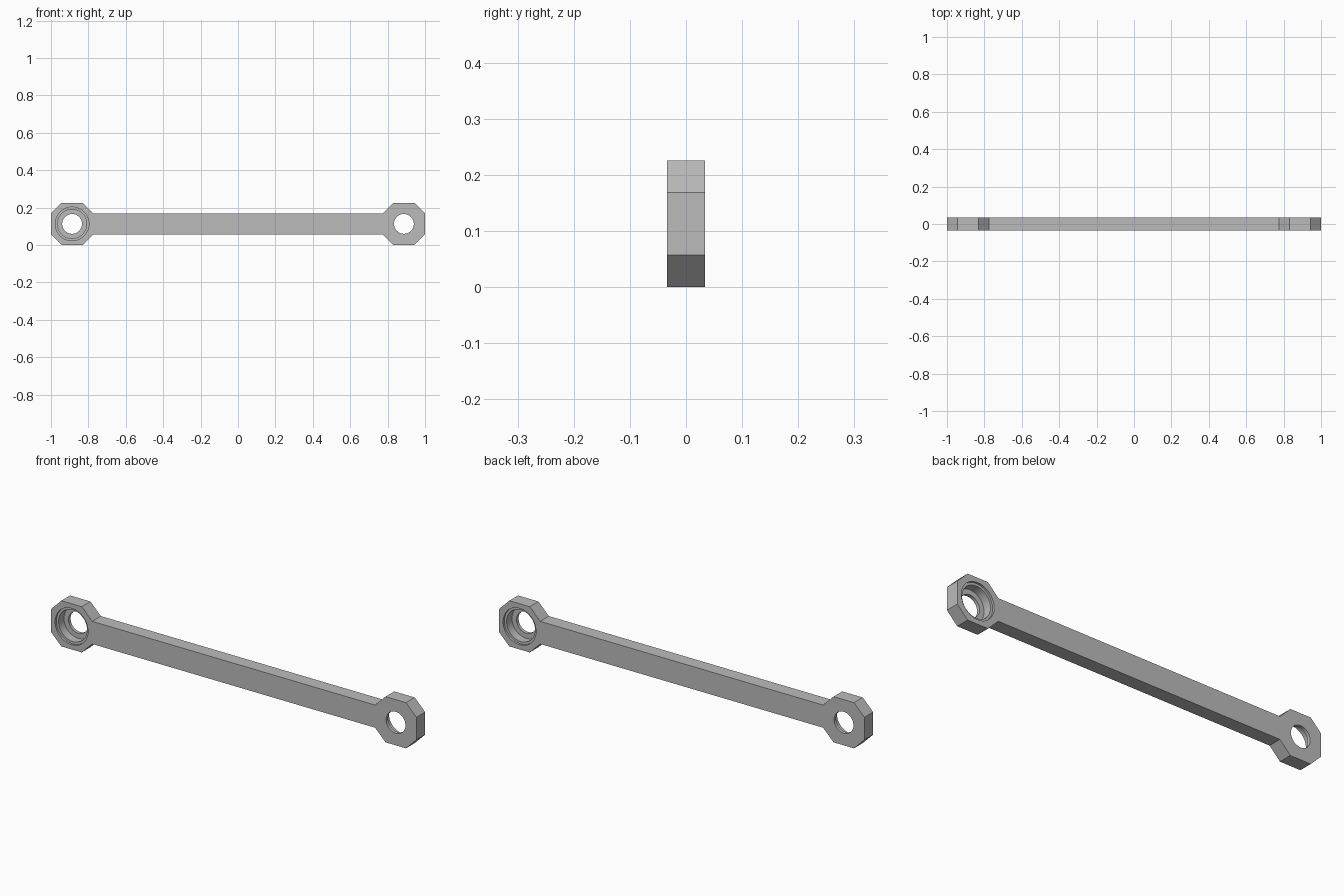
import bpy
import bmesh
from math import cos, sin, tau

if "Cube" in bpy.data.objects:
    bpy.data.objects.remove(bpy.data.objects["Cube"])

HALF_T = 0.034        # half thickness
R = 0.113             # half width of an end
FLAT = 0.056          # half length of an end's flat
CX = 1 - R            # end centre

grey = bpy.data.materials.new("plain grey")
grey.use_nodes = True
colour = (0.5, 0.5, 0.5, 1)
grey.diffuse_color = colour
grey.node_tree.nodes["Principled BSDF"].inputs["Base Color"].default_value = colour


def prism(name, points, y0, y1):
    """Extrude an x-z outline from y0 to y1."""
    bm = bmesh.new()
    face = bm.faces.new([bm.verts.new((x, y0, z)) for x, z in points])
    new = bmesh.ops.extrude_face_region(bm, geom=[face])["geom"]
    moved = [v for v in new if isinstance(v, bmesh.types.BMVert)]
    bmesh.ops.translate(bm, verts=moved, vec=(0, y1 - y0, 0))
    bmesh.ops.recalc_face_normals(bm, faces=bm.faces)
    mesh = bpy.data.meshes.new(name)
    bm.to_mesh(mesh)
    bm.free()
    mesh.materials.append(grey)
    obj = bpy.data.objects.new(name, mesh)
    bpy.context.collection.objects.link(obj)
    return obj


def circle(x, radius, n=48):
    return [(x + radius * cos(tau * i / n), R + radius * sin(tau * i / n)) for i in range(n)]


# Rod and octagonal ends as one outline
quarter = [(CX - R, FLAT), (CX - FLAT, R), (CX + FLAT, R), (1, FLAT)]
right = quarter + [(x, -z) for x, z in reversed(quarter)]
outline = right + [(-x, -z) for x, z in right]
link = prism("link_rod", [(x, z + R) for x, z in outline], -HALF_T, HALF_T)

# Stepped bores: the right end opens to the front, the left end to the back
for side, label in ((-1, "right"), (1, "left")):
    for part, radius, depth in (("rim", 0.09, 0.01), ("seat", 0.078, 0.052), ("hole", 0.053, 0.08)):
        cutter = prism(f"{label}_{part}_cutter", circle(side * CX, radius),
                       side * (HALF_T + 0.01), side * (HALF_T - depth))
        cutter.hide_render = True
        cutter.hide_set(True)
        cut = link.modifiers.new(cutter.name, "BOOLEAN")
        cut.operation = "DIFFERENCE"
        cut.solver = "EXACT"
        cut.object = cutter

# Apply the cuts, then smooth the bores while keeping edges sharp
bpy.ops.object.select_all(action="DESELECT")
link.select_set(True)
bpy.context.view_layer.objects.active = link
for modifier in list(link.modifiers):
    bpy.ops.object.modifier_apply(modifier=modifier.name)
bpy.ops.object.shade_smooth_by_angle(angle=0.5)

for obj in [o for o in bpy.data.objects if o.name.endswith("_cutter")]:
    bpy.data.objects.remove(obj)
